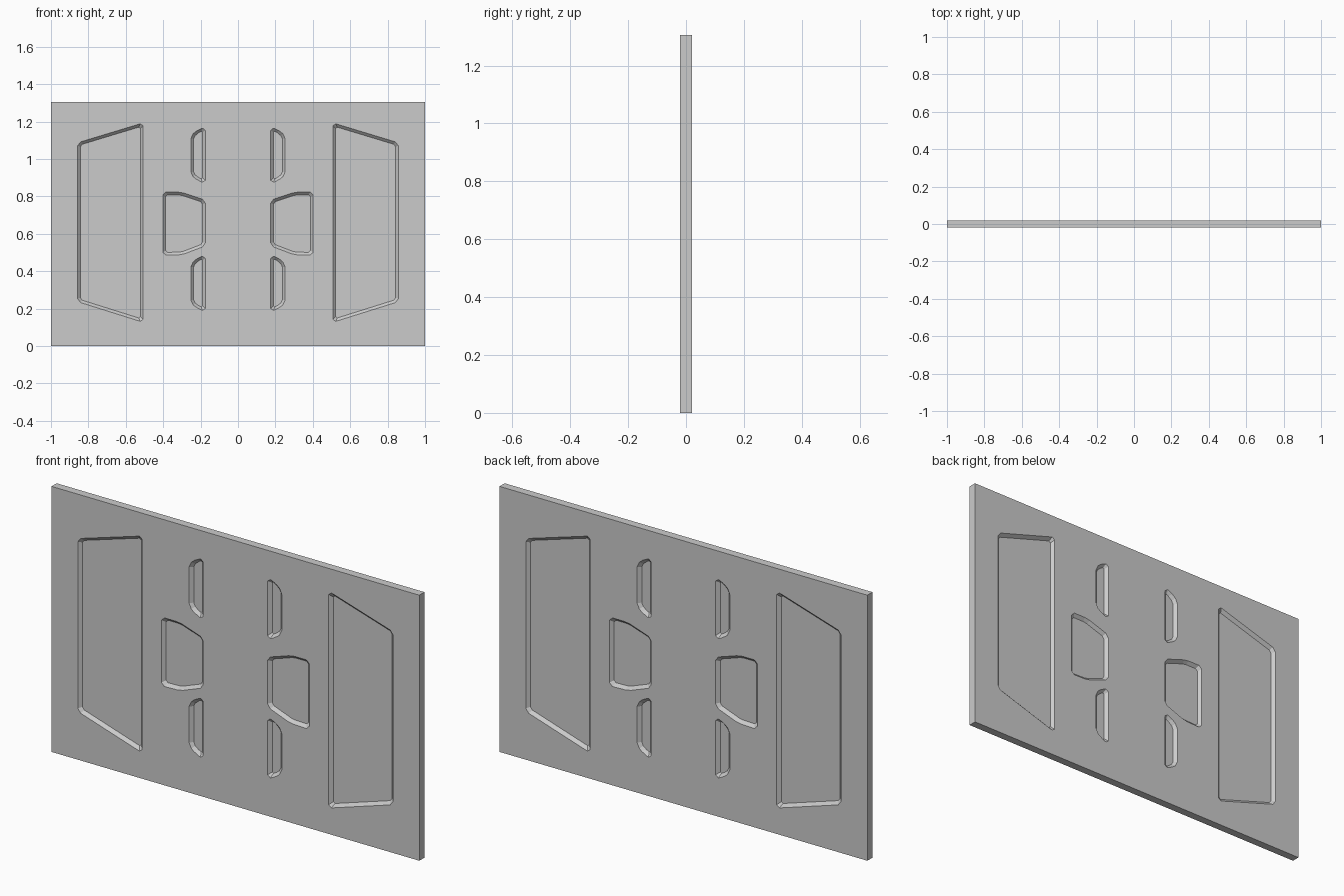
import bpy, bmesh
from mathutils import Vector

if "Cube" in bpy.data.objects:
    bpy.data.objects.remove(bpy.data.objects["Cube"])

T, H = 0.04, 1.305      # panel thickness and height
DEPTH = 0.015           # pocket depth, walls slope at 45 degrees


def inset(poly, d):
    """Mitred inset of a counter-clockwise polygon."""
    out = []
    n = len(poly)
    for i in range(n):
        a, b, c = (Vector(poly[(i + k) % n]) for k in (-1, 0, 1))
        u, v = (b - a).normalized(), (c - b).normalized()
        n1, n2 = Vector((-u.y, u.x)), Vector((-v.y, v.x))
        out.append(b + (n1 + n2) * d / (1 + n1.dot(n2)))
    return out


def chamfer(poly, c):
    """Cut every corner equally along both sides, never past mid-edge."""
    out = []
    n = len(poly)
    for i in range(n):
        p, ends = poly[i], (poly[i - 1], poly[(i + 1) % n])
        cut = min([c] + [0.4 * (q - p).length for q in ends])
        out += [p + (q - p).normalized() * cut for q in ends]
    return out


def ring(bm, pts, sx, y):
    return [bm.verts.new((sx * p[0], y, p[1])) for p in pts]


def bridge(bm, a, b):
    n = len(a)
    for i in range(n):
        j = (i + 1) % n
        bm.faces.new((a[i], b[i], b[j], a[j]))


def loop_edges(bm, r):
    return [bm.edges.get((r[i - 1], r[i])) for i in range(len(r))]


# Pocket outlines on the left half (x, z)
large = [(-.857, .237), (-.507, .127), (-.507, 1.193), (-.857, 1.087)]
middle = [(-.402, .485), (-.30, .488), (-.175, .535),
          (-.175, .780), (-.305, .823), (-.402, .823)]
upper = [(-.252, .915), (-.215, .885), (-.175, .870),
         (-.175, 1.168), (-.210, 1.160), (-.252, 1.125)]
lower = [(x, z - .685) for x, z in upper]

bm = bmesh.new()

# Rim of the slab
corners = [(-1, 0), (1, 0), (1, H), (-1, H)]
rims = {s: ring(bm, corners, 1, s * T / 2) for s in (-1, 1)}
bridge(bm, rims[-1], rims[1])

# Front and back faces, each with mirrored sunken pockets
for s in (-1, 1):
    edges = loop_edges(bm, rims[s])
    for outline in (large, middle, upper, lower):
        for sx in (1, -1):
            mouth = ring(bm, chamfer(inset(outline, 0), .016), sx, s * T / 2)
            floor = ring(bm, chamfer(inset(outline, DEPTH), .010), sx,
                         s * (T / 2 - DEPTH))
            bridge(bm, mouth, floor)
            bm.faces.new(floor)
            edges += loop_edges(bm, mouth)
    bmesh.ops.triangle_fill(bm, edges=edges, use_beauty=True,
                            use_dissolve=False, normal=(0, s, 0))

bmesh.ops.recalc_face_normals(bm, faces=bm.faces[:])
mesh = bpy.data.meshes.new("panel")
bm.to_mesh(mesh)
bm.free()
panel = bpy.data.objects.new("panel", mesh)
bpy.context.collection.objects.link(panel)
